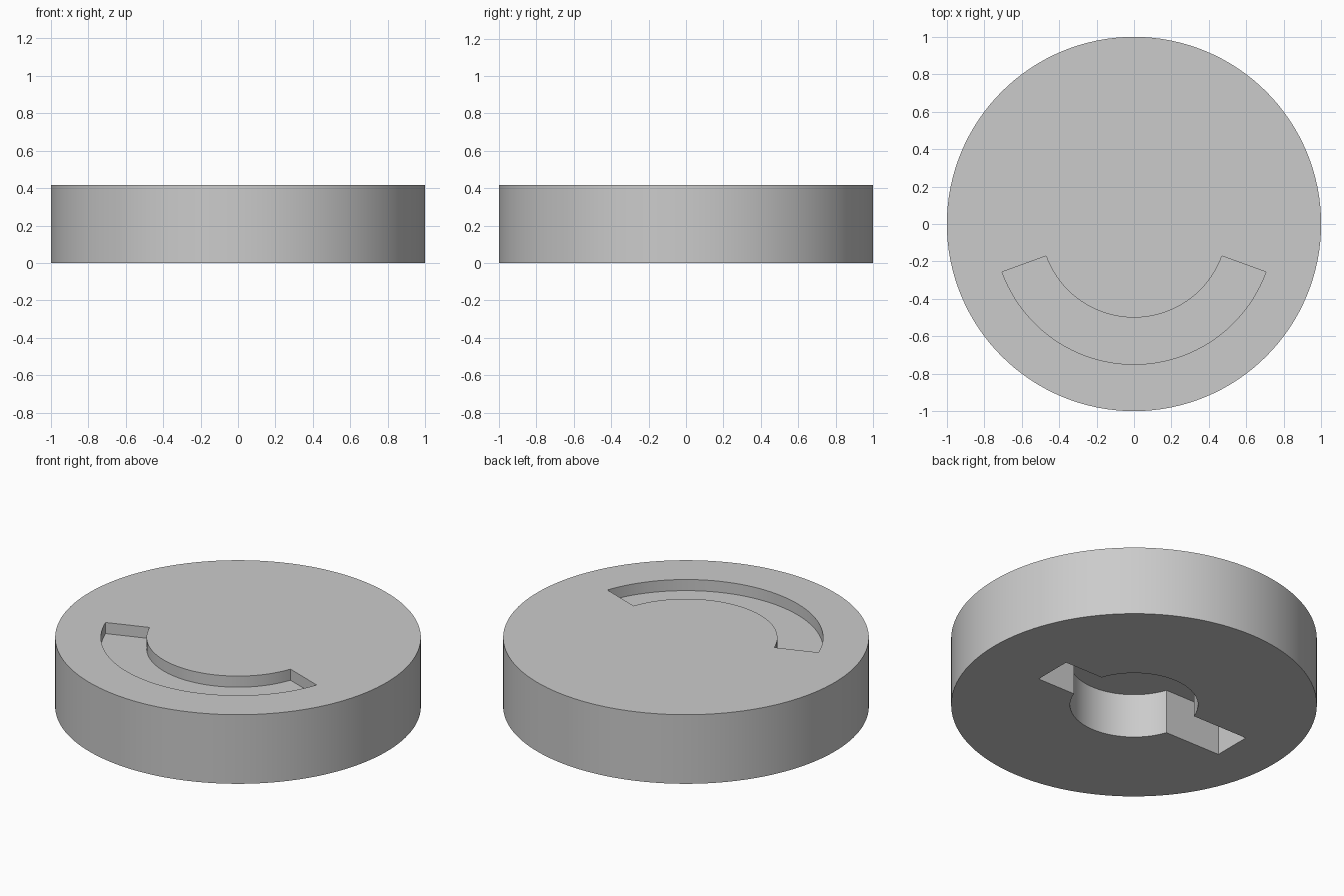
import bpy, bmesh, math

cube = bpy.data.objects.get("Cube")
if cube:
    bpy.data.objects.remove(cube, do_unlink=True)

HEIGHT = 0.417
GROOVE_DEPTH = 0.067
POCKET_DEPTH = 0.267

grey = bpy.data.materials.new("plain grey")
grey.use_nodes = True
colour = (0.6, 0.6, 0.6, 1)
grey.diffuse_color = colour
grey.node_tree.nodes["Principled BSDF"].inputs["Base Color"].default_value = colour


def arc(radius, start, end, steps):
    """Points along an arc, angles in degrees."""
    angles = [math.radians(start + (end - start) * i / steps) for i in range(steps + 1)]
    return [(radius * math.cos(a), radius * math.sin(a)) for a in angles]


def prism(name, outline, bottom, top):
    """Solid extruded upward from a flat outline."""
    bm = bmesh.new()
    face = bm.faces.new([bm.verts.new((x, y, bottom)) for x, y in outline])
    extruded = bmesh.ops.extrude_face_region(bm, geom=[face])["geom"]
    bmesh.ops.translate(bm, vec=(0, 0, top - bottom),
                        verts=[v for v in extruded if isinstance(v, bmesh.types.BMVert)])
    bmesh.ops.recalc_face_normals(bm, faces=bm.faces)
    mesh = bpy.data.meshes.new(name)
    bm.to_mesh(mesh)
    bm.free()
    mesh.materials.append(grey)
    obj = bpy.data.objects.new(name, mesh)
    bpy.context.collection.objects.link(obj)
    return obj


def carve(target, cutter):
    """Subtract the cutter from the target, then discard it."""
    cutter.hide_render = True
    mod = target.modifiers.new(cutter.name, "BOOLEAN")
    mod.operation = "DIFFERENCE"
    mod.solver = "EXACT"
    mod.object = cutter
    bpy.context.view_layer.objects.active = target
    bpy.ops.object.modifier_apply(modifier=mod.name)
    bpy.data.objects.remove(cutter, do_unlink=True)


# Round body
disc = prism("disc_body", arc(1, 0, 360, 128)[:-1], 0, HEIGHT)

# Curved groove in the front half of the top
groove = arc(0.5, 200, 340, 48) + arc(0.75, 340, 200, 48)
carve(disc, prism("groove_cutter", groove, HEIGHT - GROOVE_DEPTH, HEIGHT + 0.1))

# Round socket underneath, with a keyway longer towards -x
carve(disc, prism("socket_cutter", arc(0.35, 0, 360, 96)[:-1], -0.1, POCKET_DEPTH))
keyway = [(-0.7, -0.117), (0.583, -0.117), (0.583, 0.117), (-0.7, 0.117)]
carve(disc, prism("keyway_cutter", keyway, -0.1, POCKET_DEPTH))

# Smooth round walls with crisp rims
bpy.ops.object.select_all(action="DESELECT")
disc.select_set(True)
bpy.context.view_layer.objects.active = disc
bpy.ops.object.shade_smooth_by_angle(angle=math.radians(30))
